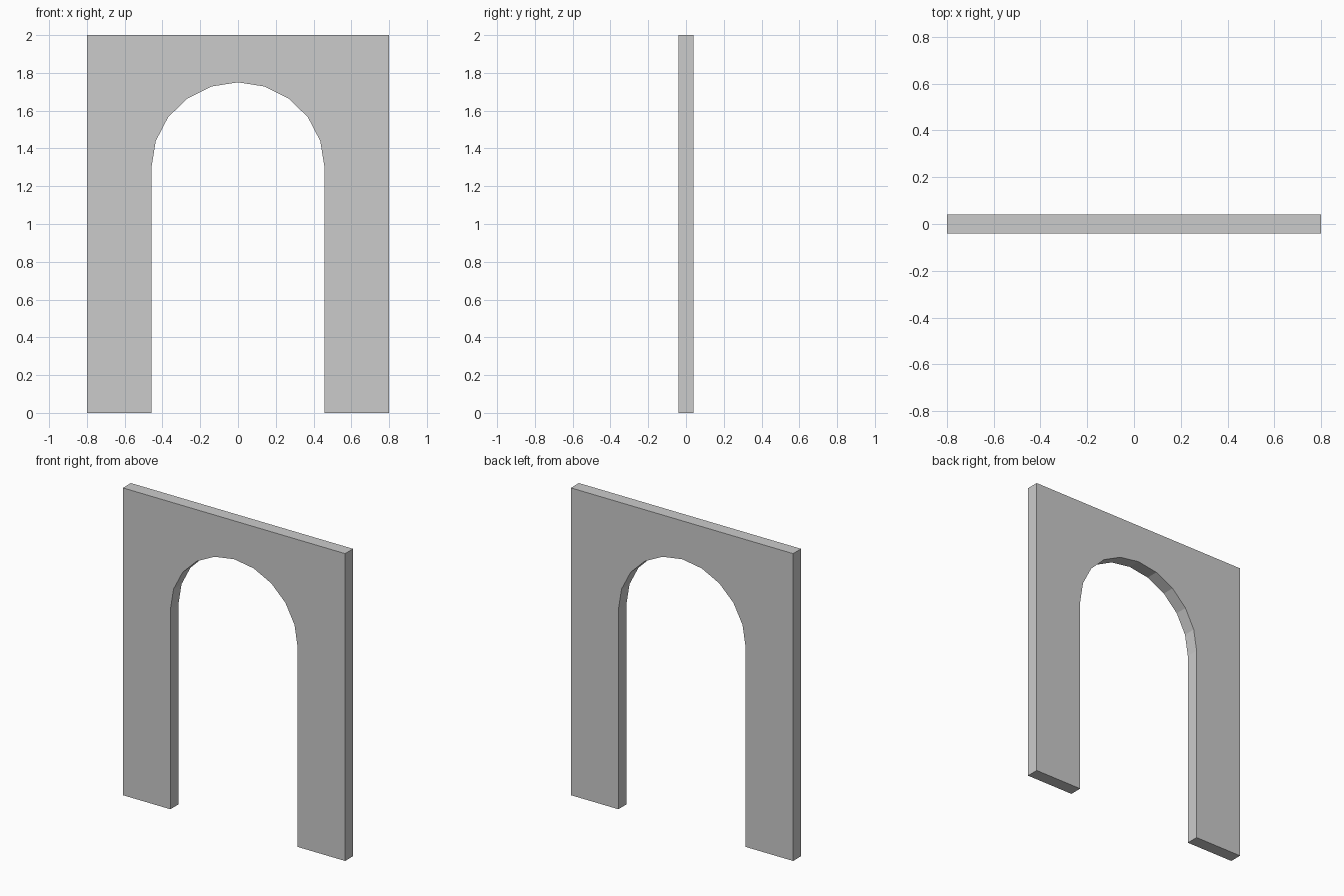
import bpy, bmesh, math

if "Cube" in bpy.data.objects:
    bpy.data.objects.remove(bpy.data.objects["Cube"])

WIDTH, HEIGHT, DEPTH = 1.6, 2.0, 0.082
OPEN_X, SPRING_Z, RISE, SEGMENTS = 0.458, 1.30, 0.45, 10

# Outline of the wall with the arched opening, in the XZ plane
arch = [(OPEN_X * math.cos(math.pi * i / SEGMENTS),
         SPRING_Z + RISE * math.sin(math.pi * i / SEGMENTS))
        for i in range(SEGMENTS + 1)]
w = WIDTH / 2
outline = [(-OPEN_X, 0), (-w, 0), (-w, HEIGHT), (w, HEIGHT), (w, 0), (OPEN_X, 0)] + arch

# Fill the outline and extrude it through the wall thickness
bm = bmesh.new()
face = bm.faces.new([bm.verts.new((x, -DEPTH / 2, z)) for x, z in outline])
ext = bmesh.ops.extrude_face_region(bm, geom=[face], use_keep_orig=True)
moved = [g for g in ext["geom"] if isinstance(g, bmesh.types.BMVert)]
bmesh.ops.translate(bm, verts=moved, vec=(0, DEPTH, 0))
bmesh.ops.recalc_face_normals(bm, faces=bm.faces[:])

mesh = bpy.data.meshes.new("arched_wall")
bm.to_mesh(mesh)
bm.free()
bpy.context.collection.objects.link(bpy.data.objects.new("arched_wall", mesh))
